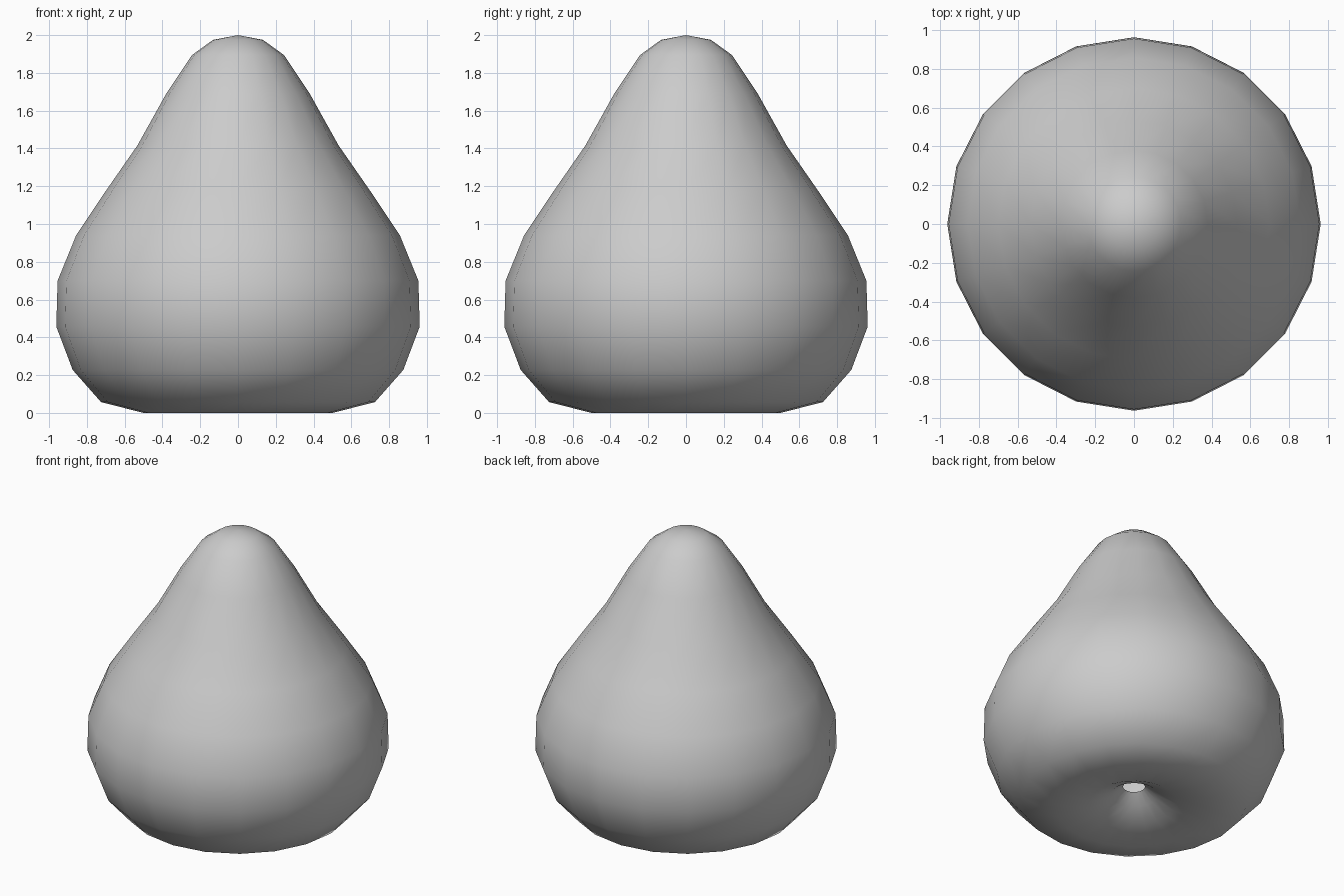
import bpy, bmesh, math

if "Cube" in bpy.data.objects:
    bpy.data.objects.remove(bpy.data.objects["Cube"])

SIDES = 20
# Profile (radius, height): dimpled open base, round belly, tapering neck
PROFILE = [(0.07, 0.155), (0.15, 0.095), (0.28, 0.035), (0.50, 0.0),
           (0.725, 0.057), (0.875, 0.227), (0.962, 0.457), (0.955, 0.70),
           (0.857, 0.94), (0.70, 1.175), (0.532, 1.417), (0.38, 1.69),
           (0.243, 1.895), (0.132, 1.975)]

bm = bmesh.new()
rings = []
for r, z in PROFILE:
    rings.append([bm.verts.new((r * math.cos(math.tau * i / SIDES),
                                r * math.sin(math.tau * i / SIDES), z))
                  for i in range(SIDES)])

# Side walls
for low, high in zip(rings, rings[1:]):
    for i in range(SIDES):
        j = (i + 1) % SIDES
        bm.faces.new((low[i], low[j], high[j], high[i]))

# Rounded tip
tip = bm.verts.new((0, 0, 2.0))
for i in range(SIDES):
    bm.faces.new((rings[-1][i], rings[-1][(i + 1) % SIDES], tip))

for f in bm.faces:
    f.smooth = True
mesh = bpy.data.meshes.new("pear_body")
bm.to_mesh(mesh)
bm.free()
bpy.context.collection.objects.link(bpy.data.objects.new("pear_body", mesh))
